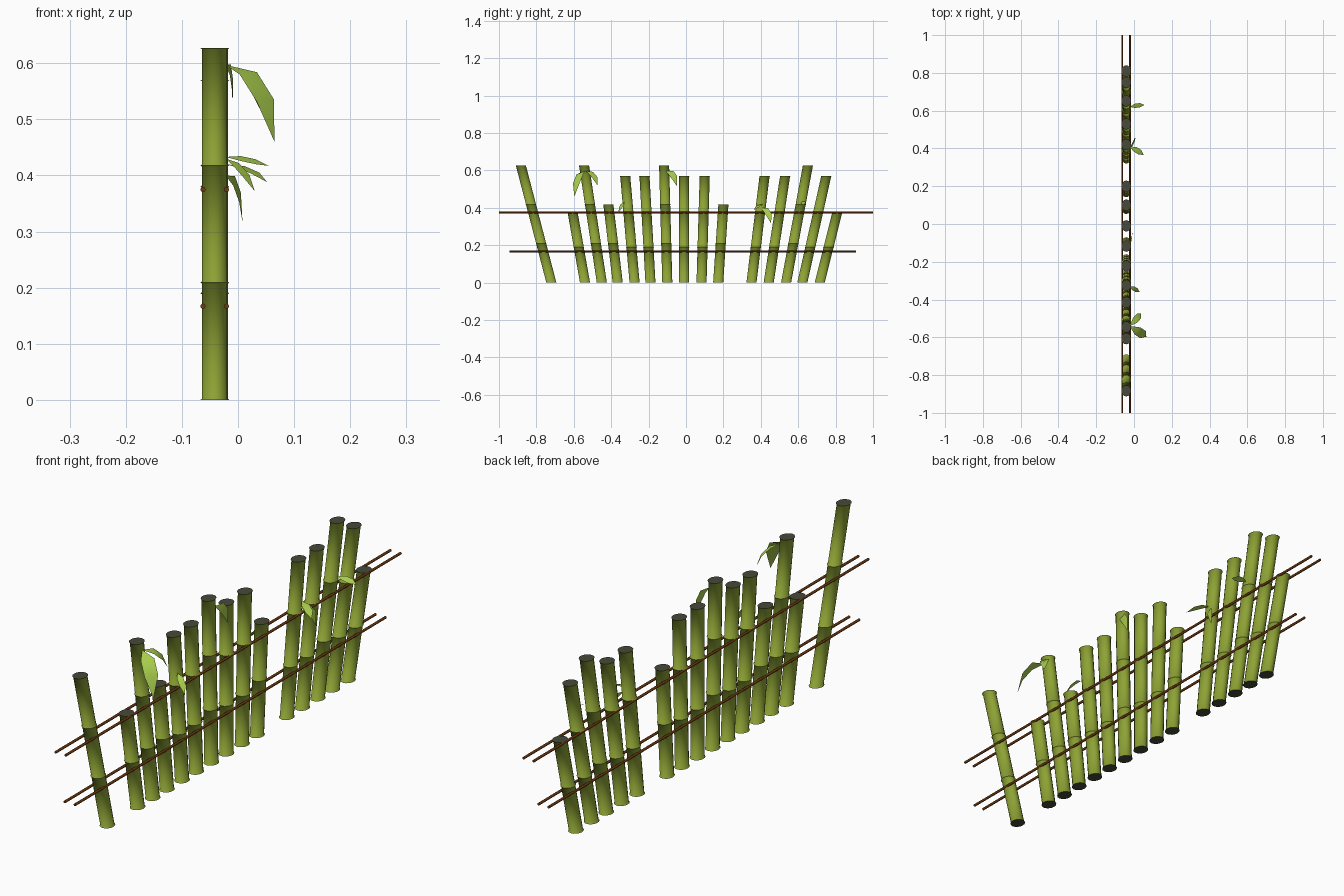
import bpy, bmesh, math
from mathutils import Vector

if "Cube" in bpy.data.objects:
    bpy.data.objects.remove(bpy.data.objects["Cube"])


def material(name, rgb):
    m = bpy.data.materials.new(name)
    m.diffuse_color = (*rgb, 1)
    m.use_nodes = True
    m.node_tree.nodes["Principled BSDF"].inputs["Base Color"].default_value = m.diffuse_color
    return m


GREEN = material("stalk_green", (0.27, 0.365, 0.035))
DARK = material("cut_end_dark", (0.065, 0.067, 0.042))
BROWN = material("rod_brown", (0.16, 0.043, 0.005))
LEAF = material("leaf_green", (0.40, 0.62, 0.075))


def finish(bm, name, mats):
    me = bpy.data.meshes.new(name)
    bm.to_mesh(me)
    bm.free()
    for m in mats:
        me.materials.append(m)
    ob = bpy.data.objects.new(name, me)
    bpy.context.collection.objects.link(ob)
    return ob


CX, SIDES = -0.0412, 16
LIP_R, BODY_R, LIP_H = 0.0256, 0.0230, 0.0020
STRETCH = 1.17  # stalks are slightly oval along y


def stalk(name, y0, y1, seg, count):
    """Leaning stalk of stacked segments, each with a thin flared lip at both ends."""
    bm = bmesh.new()
    height = seg * count

    def ring(r, z):
        yc = y0 + (y1 - y0) * z / height
        return [bm.verts.new((CX + r * math.cos(2 * math.pi * i / SIDES),
                              yc + STRETCH * r * math.sin(2 * math.pi * i / SIDES), z))
                for i in range(SIDES)]

    for s in range(count):
        z = s * seg
        rings = [ring(LIP_R, z), ring(BODY_R, z + LIP_H),
                 ring(BODY_R, z + seg - LIP_H), ring(LIP_R, z + seg)]
        for a, b in zip(rings, rings[1:]):
            for i in range(SIDES):
                j = (i + 1) % SIDES
                bm.faces.new((a[i], a[j], b[j], b[i])).smooth = True
        # dark cut ends, kept apart from the smooth wall
        if s == 0:
            bm.faces.new(list(reversed(ring(LIP_R, z)))).material_index = 1
        if s == count - 1:
            bm.faces.new(ring(LIP_R, z + seg)).material_index = 1
    finish(bm, name, [GREEN, DARK])


def rod(name, x, z, ya, yb, r=0.0047, n=8):
    """Thin cross rod along y."""
    bm = bmesh.new()
    ends = [[bm.verts.new((x + r * math.cos(2 * math.pi * i / n), y,
                           z + r * math.sin(2 * math.pi * i / n))) for i in range(n)]
            for y in (ya, yb)]
    for i in range(n):
        j = (i + 1) % n
        bm.faces.new((ends[0][i], ends[1][i], ends[1][j], ends[0][j])).smooth = True
    bm.faces.new(ends[0])
    bm.faces.new(list(reversed(ends[1])))
    finish(bm, name, [BROWN])


def leaf(name, base, mid, tip, w, facing):
    """Nearly flat leaf blade bending from base over mid to tip, turned to the facing direction."""
    base, mid, tip = Vector(base), Vector(mid), Vector(tip)
    side = Vector(facing).cross(tip - base).normalized()
    bm = bmesh.new()
    spine, left, right = [], [], []
    for t, k in ((0, 0), (0.33, 1.0), (0.68, 1.0), (1, 0)):
        p = base * (1 - t) ** 2 + mid * 2 * t * (1 - t) + tip * t * t
        c = bm.verts.new(p)
        spine.append(c)
        drop = Vector((0, 0, -0.06 * w * k))
        left.append(bm.verts.new(p + side * w * k + drop) if k else c)
        right.append(bm.verts.new(p - side * w * k + drop) if k else c)
    for i in range(3):
        for quad in ((spine[i], spine[i + 1], left[i + 1], left[i]),
                     (spine[i], right[i], right[i + 1], spine[i + 1])):
            bm.faces.new(list(dict.fromkeys(quad))).smooth = True
    finish(bm, name, [LEAF])


# Stalks: foot y, top y, segment length, segment count
TALL, MID = 0.209, 0.19
STALKS = [
    (-0.72, -0.883, TALL, 3), (-0.54, -0.607, MID, 2), (-0.45, -0.545, TALL, 3),
    (-0.365, -0.415, TALL, 2), (-0.275, -0.325, MID, 3), (-0.19, -0.222, MID, 3),
    (-0.10, -0.117, TALL, 3), (-0.01, -0.01, MID, 3), (0.083, 0.10, MID, 3),
    (0.172, 0.20, TALL, 2), (0.35, 0.42, MID, 3), (0.442, 0.53, MID, 3),
    (0.535, 0.652, TALL, 3), (0.622, 0.75, MID, 3), (0.715, 0.81, MID, 2),
]
for n, spec in enumerate(STALKS, 1):
    stalk(f"stalk_{n}", *spec)

# Two pairs of cross rods
for label, x in (("left", -0.0625), ("right", -0.0205)):
    rod(f"upper_rod_{label}", x, 0.375, -1.0, 1.0)
    rod(f"lower_rod_{label}", x, 0.167, -0.945, 0.91)

# Leaves sprouting near the joints: base, bend, tip, half width, facing
LEAVES = [
    ((-0.022, -0.54, 0.597), (0.048, -0.585, 0.60), (0.065, -0.597, 0.46), 0.024,
     (0.5, -0.5, 0.75)),
    ((-0.022, -0.54, 0.597), (0.025, -0.49, 0.60), (0.038, -0.473, 0.52), 0.017,
     (0.6, 0.3, 0.7)),
    ((-0.022, -0.11, 0.597), (-0.006, -0.06, 0.60), (-0.010, -0.048, 0.515), 0.016,
     (1, -0.3, 0.3)),
    ((-0.022, -0.33, 0.43), (0.005, -0.345, 0.425), (0.03, -0.36, 0.372), 0.011,
     (0.4, -0.4, 0.85)),
    ((-0.022, 0.40, 0.40), (0.005, 0.445, 0.40), (0.008, 0.455, 0.317), 0.015,
     (0.8, -0.45, 0.5)),
    ((-0.022, 0.41, 0.42), (0.02, 0.39, 0.42), (0.052, 0.365, 0.388), 0.014,
     (0.3, -0.25, 0.9)),
    ((-0.022, 0.62, 0.433), (0.02, 0.63, 0.432), (0.055, 0.63, 0.417), 0.012,
     (0.2, -0.35, 0.9)),
]
for n, spec in enumerate(LEAVES, 1):
    leaf(f"leaf_{n}", *spec)
